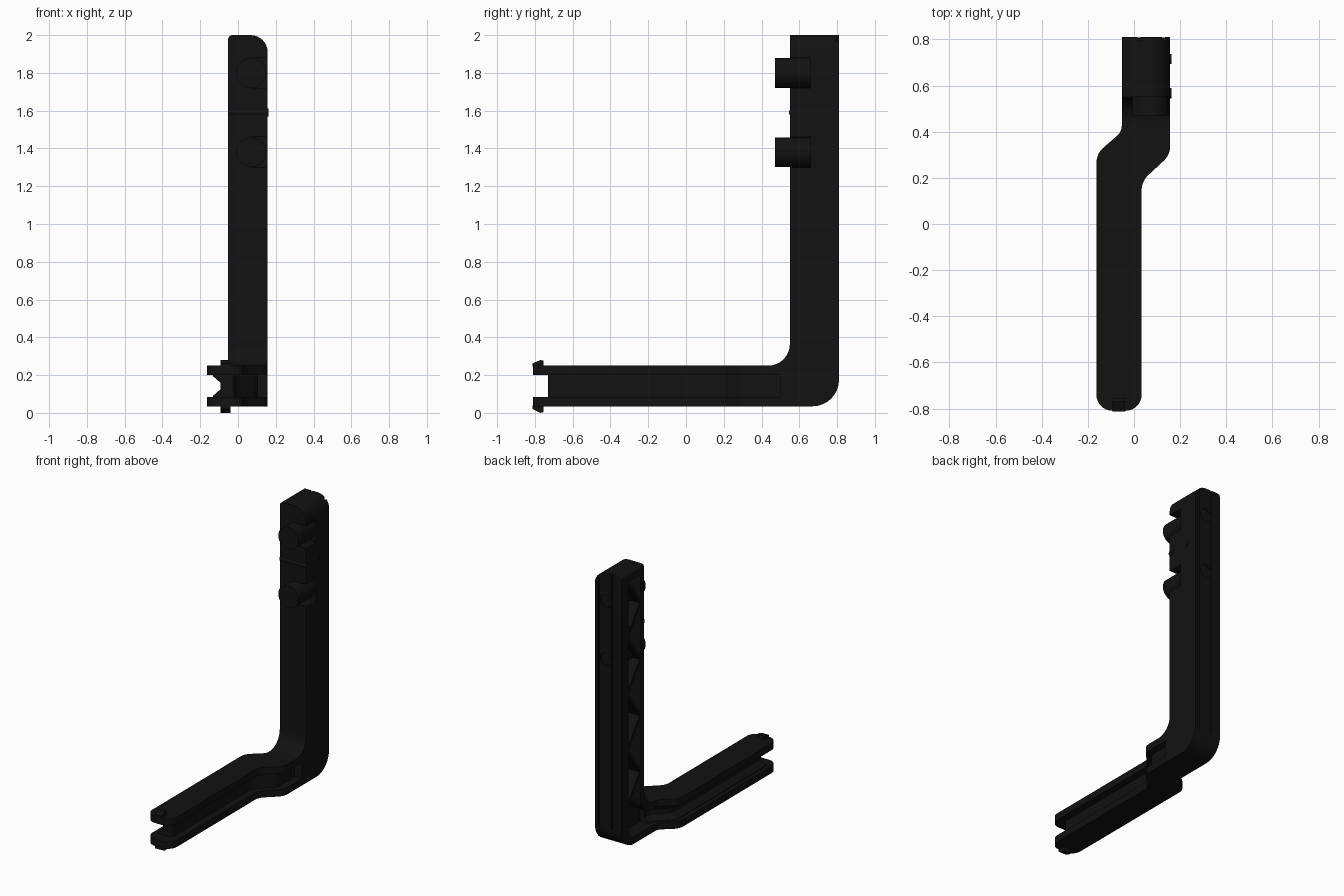
import bpy, bmesh, math
from mathutils import Vector

if "Cube" in bpy.data.objects:
    bpy.data.objects.remove(bpy.data.objects["Cube"])

black = bpy.data.materials.new("black_plastic")
black.diffuse_color = (0.006, 0.006, 0.006, 1)
black.use_nodes = True
black.node_tree.nodes["Principled BSDF"].inputs["Base Color"].default_value = black.diffuse_color


def rounded(pts, seg=8):
    """Polygon of (u, v, radius) corners -> outline with filleted corners."""
    out = []
    for i, (u, v, r) in enumerate(pts):
        p = Vector((u, v))
        if r == 0:
            out.append(p)
            continue
        a = (Vector(pts[i - 1][:2]) - p).normalized()
        b = (Vector(pts[(i + 1) % len(pts)][:2]) - p).normalized()
        half = a.angle(b) / 2
        c = p + (a + b).normalized() * r / math.sin(half)
        s = p + a * r / math.tan(half) - c
        e = p + b * r / math.tan(half) - c
        turn = math.atan2(s.x * e.y - s.y * e.x, s.dot(e))
        for k in range(seg + 1):
            t = turn * k / seg
            out.append(c + Vector((s.x * math.cos(t) - s.y * math.sin(t),
                                   s.x * math.sin(t) + s.y * math.cos(t))))
    return out


def loft(name, rows, axis="z"):
    """Stack matching outlines [(height, outline), ...] along an axis."""
    place = {"x": lambda u, v, h: (h, u, v), "y": lambda u, v, h: (u, h, v),
             "z": lambda u, v, h: (u, v, h)}[axis]
    bm = bmesh.new()
    rings = [[bm.verts.new(place(p[0], p[1], h)) for p in o] for h, o in rows]
    n = len(rings[0])
    for lo, hi in zip(rings, rings[1:]):
        for i in range(n):
            bm.faces.new((lo[i], lo[(i + 1) % n], hi[(i + 1) % n], hi[i]))
    bm.faces.new(rings[0][::-1])
    bm.faces.new(rings[-1])
    bmesh.ops.recalc_face_normals(bm, faces=bm.faces)
    me = bpy.data.meshes.new(name)
    bm.to_mesh(me)
    bm.free()
    ob = bpy.data.objects.new(name, me)
    bpy.context.collection.objects.link(ob)
    me.materials.append(black)
    return ob


def prism(name, outline, axis, a, b):
    return loft(name, [(a, outline), (b, outline)], axis)


def box(name, x, y, z):
    return prism(name, [(x[0], y[0]), (x[1], y[0]), (x[1], y[1]), (x[0], y[1])], "z", *z)


def disc(name, u, v, r, axis, a, b, n=32):
    return prism(name, [(u + r * math.cos(t * math.tau / n), v + r * math.sin(t * math.tau / n))
                        for t in range(n)], axis, a, b)


def boolean(ob, tool, op="DIFFERENCE"):
    m = ob.modifiers.new("cut", "BOOLEAN")
    m.object, m.operation, m.solver = tool, op, "EXACT"
    bpy.context.view_layer.objects.active = ob
    bpy.ops.object.modifier_apply(modifier=m.name)
    bpy.data.objects.remove(tool)


# upright post with the elbow at its foot
L = rounded([(.43, .035, 0), (.81, .035, .14), (.81, 2, 0), (.55, 2, 0), (.55, .25, .115), (.43, .25, 0)])
post = prism("upright_post", L, "x", -.053, .157)
top = rounded([(-.053, 0, 0), (.157, 0, 0), (.157, 2, .09), (-.053, 2, .025)])
boolean(post, prism("top_cutter", top, "y", .3, .9), "INTERSECT")

# open channel on the left side of post and elbow
cavity = rounded([(.40, .085, 0), (.73, .085, .07), (.73, 1.94, 0), (.59, 1.94, 0), (.59, .20, .13), (.40, .20, 0)])
boolean(post, prism("cavity_cutter", cavity, "x", -.1, .05))
boolean(post, box("elbow_groove_cutter", (.10, .2), (.4, .5), (.085, .20)))

# pockets for the pegs, grooves and shallow holes in the back
for z in (1.80, 1.38):
    boolean(post, box("pocket_cutter", (.07, .2), (.5, .66), (z - .08, z + .08)))
    boolean(post, disc("hole_cutter", .07, z, .045, "y", .80, .85))
for x in (.022, .128):
    boolean(post, box("back_groove_cutter", (x - .006, x + .006), (.795, .85), (.17, 2.1)))

# pegs on the front of the post
for i, z in enumerate((1.80, 1.38)):
    disc(f"peg_{i}", .07, z, .079, "y", .47, .662)

# cross pins between the pegs
for i, y in enumerate((.567, .715)):
    disc(f"cross_pin_{i}", y, 1.59, .022, "x", -.053, .162, 20)

# zigzag ribs inside the post channel
N = 8
zs = [.32 + (1.94 - .32) * i / N for i in range(N + 1)]
for i in range(N):
    y0, y1 = (.585, .735) if i % 2 else (.735, .585)
    z0, z1, t = zs[i], zs[i + 1], .016
    prism(f"zigzag_rib_{i}", [(y0, z0 - t), (y1, z1 - t), (y1, z1 + t), (y0, z0 + t)], "x", -.048, .055)


# arm outline with sideways jog, inset by left/right/front amounts
def arm(dl=0, dr=0, df=0, r=.07):
    return rounded([(-.163 + dl, -.81 + df, r), (.033 - dr, -.81 + df, r),
                    (.033 - dr, .185, .09), (.157 - dr, .30, .09), (.157 - dr, .45, 0),
                    (-.053 + dl, .45, 0), (-.053 + dl, .40, .06), (-.163 + dl, .305, .09)])


prism("arm_top_flange", arm(), "z", .20, .25)
prism("arm_bottom_flange", arm(), "z", .035, .085)
loft("arm_web", [(z, arm(dl, .05, .08, .02)) for z, dl in
                 ((.08, .03), (.09, .03), (.125, .07), (.16, .07), (.195, .03), (.205, .03))])

# stop nubs at the tip of the arm
for name, z, tip in (("top", .245, .28), ("bottom", .04, 0)):
    prism(f"{name}_stop_nub", [(-.812, z), (-.755, z), (-.755, z + (tip - z) * .9), (-.77, tip), (-.812, tip + (z - tip) * .5)],
          "x", -.093, -.04)

# smooth the curved faces, keep edges crisp
for ob in bpy.context.scene.objects:
    ob.select_set(True)
bpy.context.view_layer.objects.active = post
bpy.ops.object.shade_smooth_by_angle(angle=math.radians(30))
